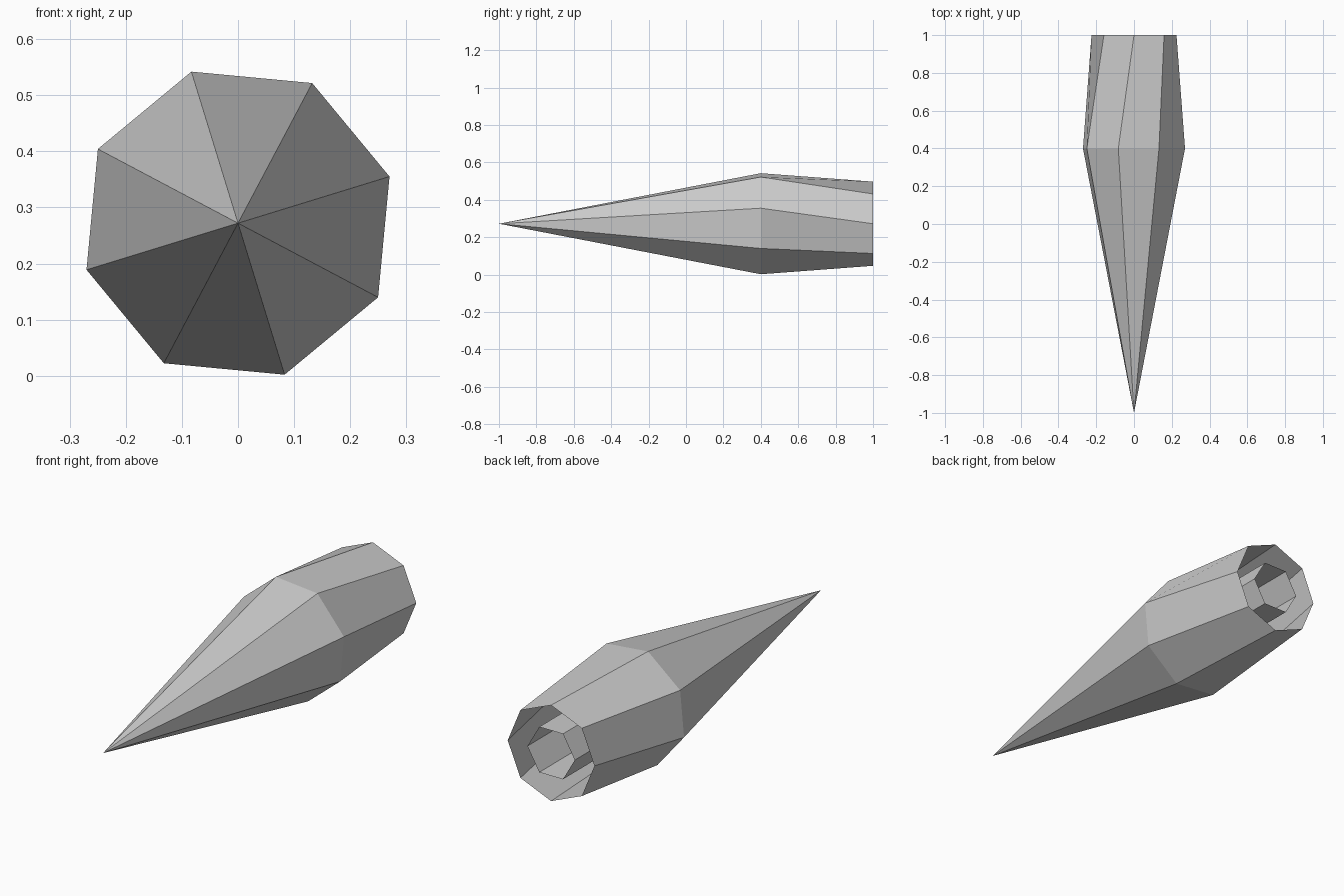
import bpy
import bmesh
from math import cos, sin, radians, tau

cube = bpy.data.objects.get("Cube")
if cube:
    bpy.data.objects.remove(cube, do_unlink=True)

AXIS_Z = 0.272

grey = bpy.data.materials.new("light grey")
grey.use_nodes = True
colour = (0.604, 0.604, 0.604, 1)
grey.diffuse_color = colour
grey.node_tree.nodes["Principled BSDF"].inputs["Base Color"].default_value = colour


def ring(bm, sides, radius, y, turn=0):
    """Regular polygon of vertices around the long axis."""
    angles = [radians(turn) + tau * i / sides for i in range(sides)]
    return [bm.verts.new((radius * cos(a), y, AXIS_Z + radius * sin(a))) for a in angles]


def bridge(bm, front, back):
    n = len(front)
    for i in range(n):
        j = (i + 1) % n
        bm.faces.new((front[i], front[j], back[j], back[i]))


def finish(bm, name):
    mesh = bpy.data.meshes.new(name)
    bm.to_mesh(mesh)
    bm.free()
    mesh.materials.append(grey)
    obj = bpy.data.objects.new(name, mesh)
    bpy.context.collection.objects.link(obj)
    return obj


# Pointed eight-sided shell, slightly twisted towards its open rear rim
bm = bmesh.new()
tip = bm.verts.new((0, -1, AXIS_Z))
shoulder = ring(bm, 8, 0.2825, 0.4, 17.1)
rim = ring(bm, 8, 0.225, 1)
for i in range(8):
    bm.faces.new((tip, shoulder[(i + 1) % 8], shoulder[i]))
bridge(bm, shoulder, rim)
bmesh.ops.recalc_face_normals(bm, faces=bm.faces)
finish(bm, "outer_shell")

# Six-sided tube inside the rear opening, closed at its inner end
bm = bmesh.new()
inner_end = ring(bm, 6, 0.123, 0.4)
mouth = ring(bm, 6, 0.123, 1)
bridge(bm, inner_end, mouth)
bm.faces.new(inner_end)
bmesh.ops.recalc_face_normals(bm, faces=bm.faces)
finish(bm, "inner_tube")
